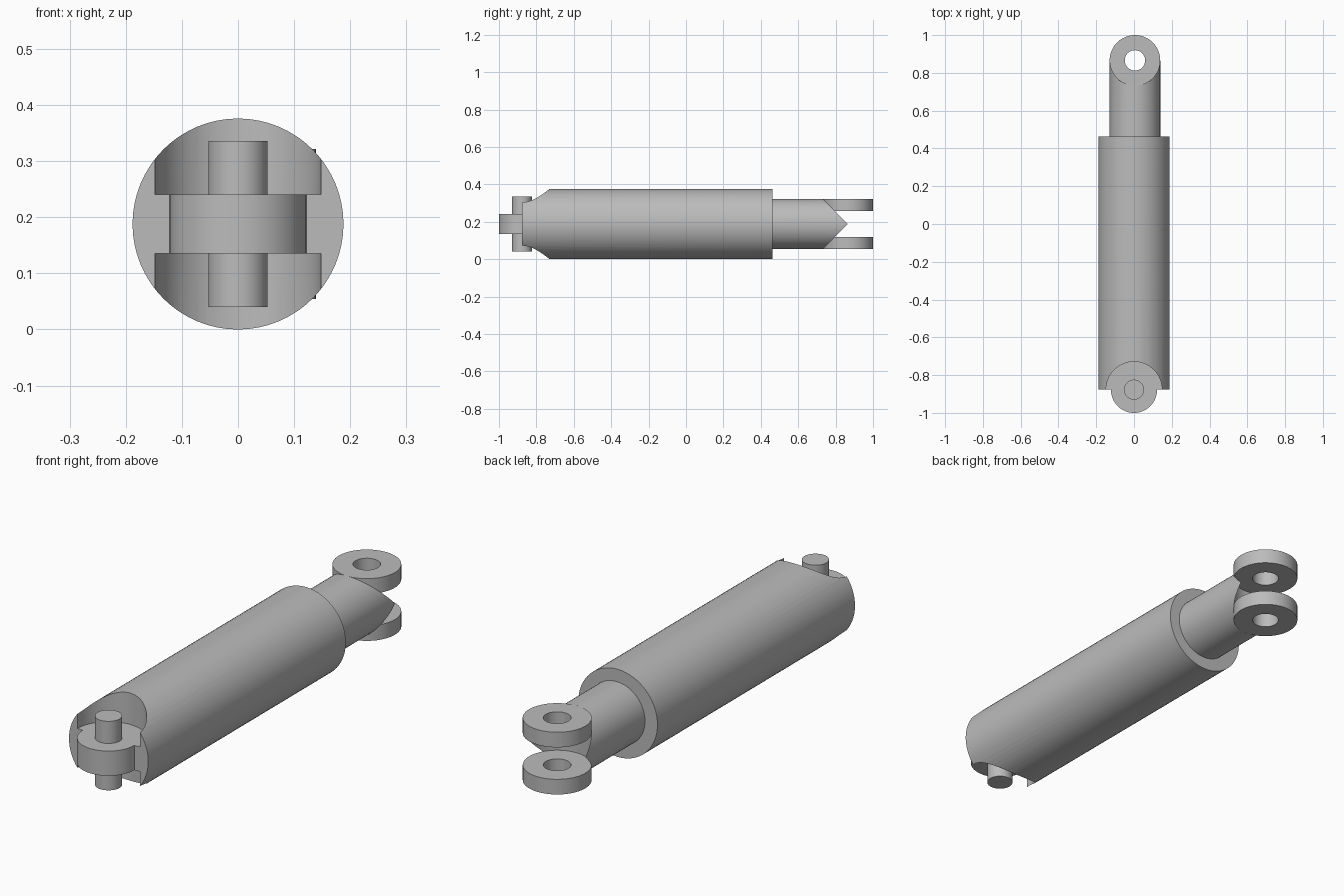
import bpy
from math import radians

if "Cube" in bpy.data.objects:
    bpy.data.objects.remove(bpy.data.objects["Cube"])

# Single steel grey
steel = bpy.data.materials.new("steel_grey")
steel.use_nodes = True
GREY = (0.5, 0.5, 0.5, 1)
steel.diffuse_color = GREY
steel.node_tree.nodes["Principled BSDF"].inputs["Base Color"].default_value = GREY

MID = 0.188            # height of the long axis
FRONT, BACK = -0.877, 0.866   # pivot positions along y
ROD_X, ROD_R = 0.005, 0.134


def cylinder(name, radius, x, y, z, length, along_y=False):
    bpy.ops.mesh.primitive_cylinder_add(
        vertices=64, radius=radius, depth=length, location=(x, y, z),
        rotation=(radians(90) if along_y else 0, 0, 0))
    ob = bpy.context.object
    ob.name = name
    ob.data.materials.append(steel)
    return ob


def cut(ob, *cutters):
    for cutter in cutters:
        bpy.context.view_layer.objects.active = ob
        mod = ob.modifiers.new("cut", "BOOLEAN")
        mod.operation = "DIFFERENCE"
        mod.solver = "EXACT"
        mod.object = cutter
        bpy.ops.object.modifier_apply(modifier=mod.name)
        bpy.data.objects.remove(cutter)


# Barrel with a scooped pocket above and below the front tab
barrel = cylinder("barrel", MID, 0, (FRONT + 0.462) / 2, MID, 0.462 - FRONT, True)
cut(barrel, *[cylinder("pocket", 0.148, 0, FRONT, MID + s * 0.203, 0.3) for s in (-1, 1)])

# Front tab and its pin
tab = cylinder("front_tab", 0.122, 0, -0.878, MID, 0.106)
pin = cylinder("front_pin", 0.053, 0, FRONT, MID, 0.296)

# Piston rod with a fishmouth end
rod = cylinder("piston_rod", ROD_R, ROD_X, (0.4 + BACK) / 2, MID, BACK - 0.4, True)
cut(rod, cylinder("rod_notch", ROD_R, ROD_X, BACK, MID, 0.6))

# Pair of clevis rings at the rod end
parts = [barrel, tab, pin, rod]
for side, name in ((-1, "lower_clevis_ring"), (1, "upper_clevis_ring")):
    z = MID + side * 0.101
    ring = cylinder(name, ROD_R, ROD_X, BACK, z, 0.065)
    cut(ring, cylinder("ring_hole", 0.054, ROD_X, BACK, z, 0.2))
    parts.append(ring)

# Smooth round walls, crisp rims
bpy.ops.object.select_all(action="DESELECT")
for ob in parts:
    ob.select_set(True)
bpy.context.view_layer.objects.active = barrel
bpy.ops.object.shade_smooth_by_angle(angle=radians(30))
